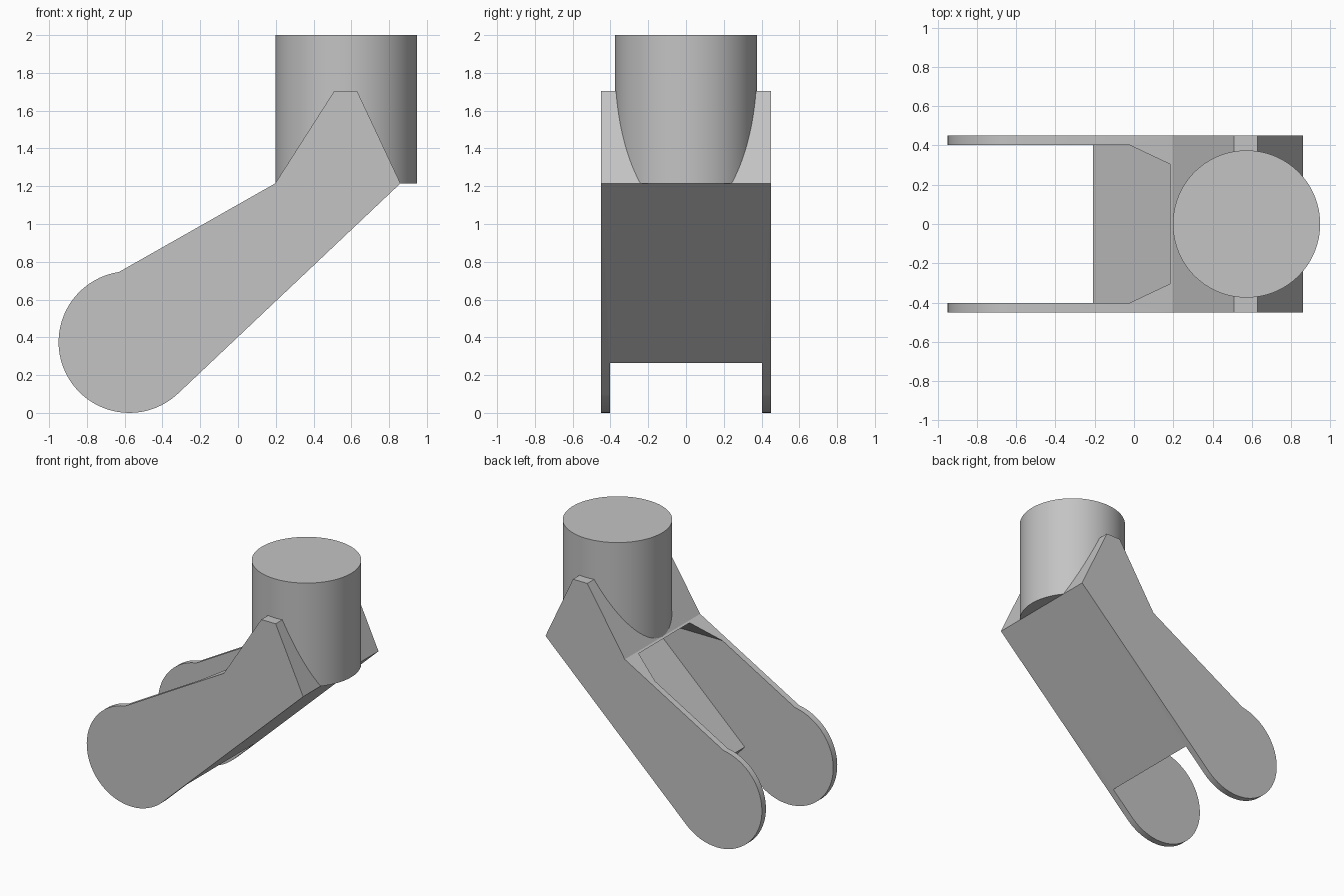
import bpy, bmesh, math
from mathutils import Vector

cube = bpy.data.objects.get("Cube")
if cube:
    bpy.data.objects.remove(cube, do_unlink=True)

grey = bpy.data.materials.new("plain grey")
grey.use_nodes = True
COLOUR = (0.55, 0.55, 0.55, 1)
grey.diffuse_color = COLOUR
for node in grey.node_tree.nodes:
    if node.type == "BSDF_PRINCIPLED":
        node.inputs["Base Color"].default_value = COLOUR


def side_profile(points, half_width):
    """Extrude an outline in x and z to both sides of y = 0."""
    bm = bmesh.new()
    face = bm.faces.new([bm.verts.new((x, -half_width, z)) for x, z in points])
    out = bmesh.ops.extrude_face_region(bm, geom=[face])["geom"]
    moved = [v for v in out if isinstance(v, bmesh.types.BMVert)]
    bmesh.ops.translate(bm, vec=(0, 2 * half_width, 0), verts=moved)
    bmesh.ops.recalc_face_normals(bm, faces=bm.faces)
    return bm


def add_object(name, bm):
    bmesh.ops.recalc_face_normals(bm, faces=bm.faces)
    mesh = bpy.data.meshes.new(name)
    bm.to_mesh(mesh)
    bm.free()
    mesh.materials.append(grey)
    obj = bpy.data.objects.new(name, mesh)
    bpy.context.collection.objects.link(obj)
    return obj


def activate(obj):
    bpy.ops.object.select_all(action="DESELECT")
    obj.select_set(True)
    bpy.context.view_layer.objects.active = obj


# Fork body: rounded arm end, slanted arm and tapered shoulder
RADIUS, SHOULDER = 0.375, 1.215
START, END, STEPS = math.radians(98.5), math.radians(313), 40
outline = []
for i in range(STEPS + 1):
    a = START + (END - START) * i / STEPS
    outline.append((-0.575 + RADIUS * math.cos(a), RADIUS + RADIUS * math.sin(a)))
outline += [(0.86, SHOULDER), (0.63, 1.705), (0.51, 1.705), (0.197, SHOULDER)]
body = add_object("fork_body", side_profile(outline, 0.45))

# Space between the arms, leaving a sloped web underneath
ceiling = 1.207
space = side_profile([(-1.2, -0.3), (0.376, -0.3), (-0.21, 0.335),
                      (0.72, ceiling), (-1.2, ceiling)], 0.402)

# Chamfer the upper corners of the space
for side in (-1, 1):
    bmesh.ops.bisect_plane(
        space, geom=space.verts[:] + space.edges[:] + space.faces[:],
        plane_co=Vector((0, side * 0.402, 1.09)),
        plane_no=Vector((0, side * 0.12, 0.1)), clear_outer=True)
    bmesh.ops.holes_fill(space, edges=space.edges[:], sides=0)
cutter = add_object("space_cutter", space)
cutter.hide_render = True

activate(body)
cut = body.modifiers.new("space", "BOOLEAN")
cut.operation = "DIFFERENCE"
cut.solver = "EXACT"
cut.object = cutter
bpy.ops.object.modifier_apply(modifier=cut.name)
bpy.data.objects.remove(cutter, do_unlink=True)
bpy.ops.object.shade_smooth_by_angle(angle=math.radians(20))

# Upright round post
bpy.ops.mesh.primitive_cylinder_add(
    vertices=96, radius=RADIUS, depth=2 - SHOULDER,
    location=(0.573, 0, (2 + SHOULDER) / 2))
post = bpy.context.object
post.name = "round_post"
post.data.materials.append(grey)
bpy.ops.object.shade_smooth_by_angle(angle=math.radians(30))
